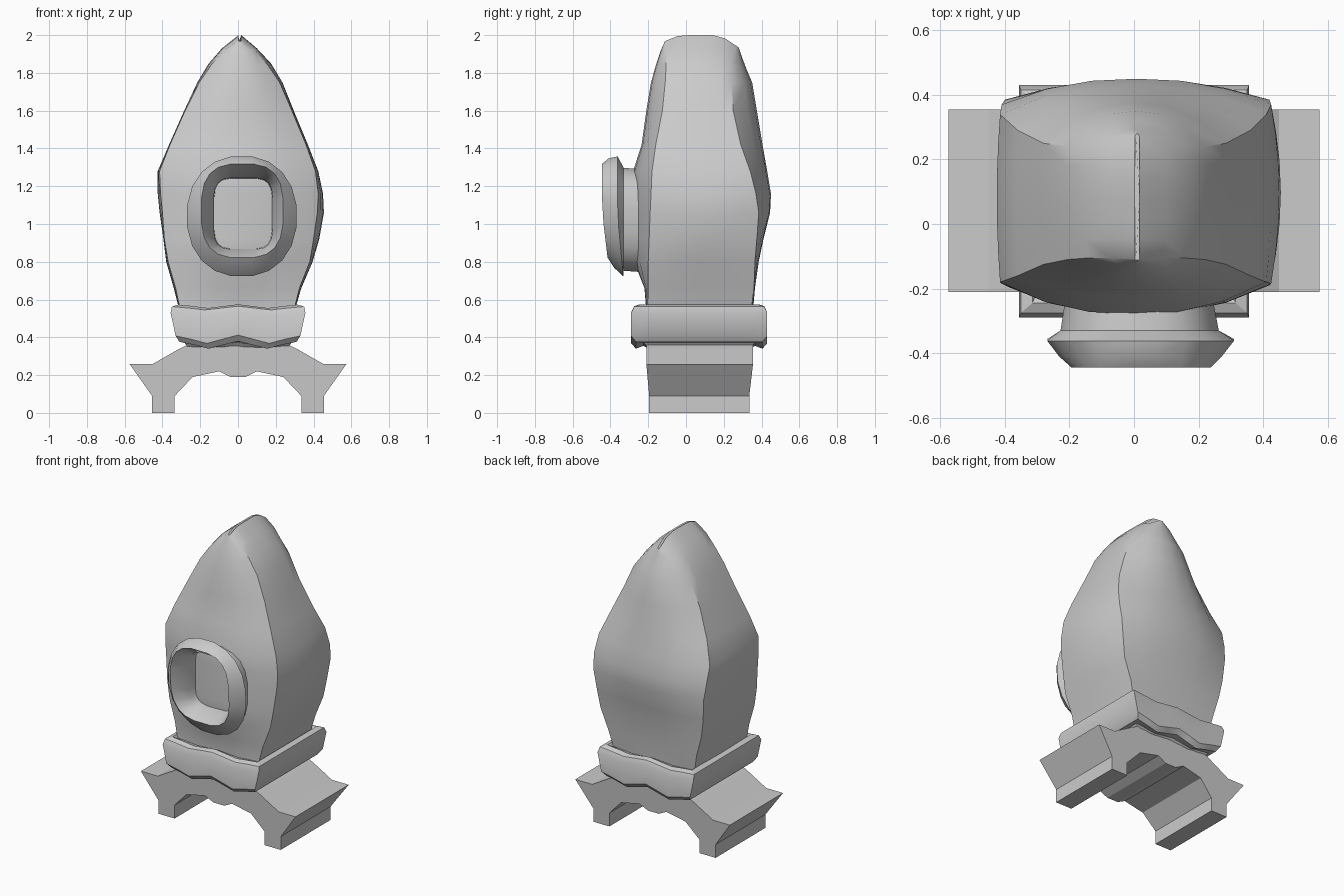
import bpy, bmesh, math

if "Cube" in bpy.data.objects:
    bpy.data.objects.remove(bpy.data.objects["Cube"])


def finish(name, bm, angle):
    bmesh.ops.remove_doubles(bm, verts=bm.verts, dist=0.0005)
    bmesh.ops.recalc_face_normals(bm, faces=bm.faces)
    me = bpy.data.meshes.new(name)
    bm.to_mesh(me)
    bm.free()
    ob = bpy.data.objects.new(name, me)
    bpy.context.collection.objects.link(ob)
    bpy.ops.object.select_all(action='DESELECT')
    ob.select_set(True)
    bpy.context.view_layer.objects.active = ob
    if angle:
        bpy.ops.object.shade_smooth_by_angle(angle=math.radians(angle))
    return ob


def loft(name, rings, angle, cap=True, closed=False):
    bm = bmesh.new()
    vs = [[bm.verts.new(p) for p in r] for r in rings]
    pairs = list(zip(vs, vs[1:])) + ([(vs[-1], vs[0])] if closed else [])
    for a, b in pairs:
        n = len(a)
        for i in range(n):
            j = (i + 1) % n
            bm.faces.new((a[i], a[j], b[j], b[i]))
    if cap:
        bm.faces.new(vs[0])
        bm.faces.new(vs[-1])
    return finish(name, bm, angle)


# Arched base: half profile mirrored, slightly narrower toward the feet
half = [(0.04, .19), (0.1, .22), (.24, .19), (.335, .09), (.335, 0), (.455, 0), (.455, .09),
        (.575, .26), (.45, .26), (.31, .34), (.27, .36)]
prof = half + [(-x, z) for x, z in reversed(half)]


def base_y(z, side):
    t = min(max((z - .09) / .17, 0), 1)
    return (.335 + .02 * t) if side else (-.195 - .015 * t)


loft("arched_base", [[(x, base_y(z, s), z) for x, z in prof] for s in (0, 1)], 0)


# Square section with bulging sides
def section(xl, xr, yf, yb, cl, cr, cf, cb, n=6):
    pts = []
    for i in range(n):
        t = 2 * i / n - 1
        pts.append((cl + (cr - cl) * i / n, yf + (cf - yf) * abs(t) ** 2.3))
    for i in range(n):
        t = 2 * i / n - 1
        pts.append((xr + (cr - xr) * t * t, cf + (cb - cf) * i / n))
    for i in range(n):
        t = 2 * i / n - 1
        pts.append((cr + (cl - cr) * i / n, yb + (cb - yb) * abs(t) ** 2.3))
    for i in range(n):
        t = 2 * i / n - 1
        pts.append((xl + (cl - xl) * t * t, cb + (cf - cb) * i / n))
    return pts


# Wavy collar: half width and half depth per level, dipping on front and back
collar = [(.34, .26, .27, 0), (.365, .285, .295, .01), (.36, .31, .335, .02), (.39, .33, .36, .022),
          (.52, .357, .36, .012), (.555, .35, .345, .01), (.565, .315, .315, .01), (.55, .30, .28, .005)]
rings = []
for z, hx, hy, amp in collar:
    s = section(-hx, hx, .07 - hy, .07 + hy, -hx, hx, .07 - hy, .07 + hy, 8)
    rings.append([(x, y, z + amp * math.cos(2 * math.pi * x / hx) * (1 if abs(x) < hx else .8))
                  for x, y in s])
loft("wavy_collar", rings, 30)

# Tapered body: z, left, right, front, back, corner x left/right, corner y front/back
body = [
    (.54, -.31, .30, -.21, .355, -.305, .295, -.205, .345),
    (.66, -.34, .335, -.22, .365, -.33, .325, -.20, .36),
    (.80, -.38, .395, -.275, .385, -.37, .38, -.20, .365),
    (.92, -.395, .43, -.28, .41, -.39, .40, -.195, .375),
    (1.06, -.415, .455, -.28, .445, -.40, .42, -.19, .385),
    (1.16, -.425, .45, -.28, .45, -.41, .425, -.185, .37),
    (1.28, -.425, .425, -.28, .43, -.415, .41, -.18, .34),
    (1.42, -.365, .37, -.235, .405, -.36, .36, -.16, .29),
    (1.60, -.285, .295, -.21, .375, -.28, .285, -.125, .25),
    (1.75, -.215, .235, -.185, .35, -.205, .22, -.11, .24),
    (1.85, -.155, .175, -.16, .32, -.14, .155, -.105, .24),
    (1.93, -.085, .10, -.135, .295, -.075, .09, -.105, .255),
]
rings = []
for z, *p in body:
    k = max(0, (z - 1.75) / .25)
    rings.append([(x, y, z - k * (.9 * max(0, y - .13) ** 1.5 + .25 * max(0, -y - .05)))
                  for x, y in section(*p)])
# crest running front to back
rings.append([(.01 + .08 * x, y, 2 - 3 * max(0, y - .13) ** 2 - 2.6 * max(0, -y) ** 2)
              for x, y in section(-.09, .09, -.112, .28, -.09, .09, -.11, .27)])
loft("tapered_body", rings, 34)

# Flared window frame: left, right, bottom, top, y, squareness exponent
frame = [
    (-.21, .24, .74, 1.29, -.20, 2.6), (-.23, .265, .75, 1.30, -.33, 2.5),
    (-.272, .313, .72, 1.362, -.362, 2.2), (-.235, .275, .765, 1.35, -.41, 2.3),
    (-.195, .24, .82, 1.32, -.445, 2.9), (-.13, .185, .865, 1.245, -.33, 4.5),
    (-.125, .18, .87, 1.24, -.22, 4.5),
]
rings = []
for l, r, b, t, y, e in frame:
    ring = []
    for i in range(20):
        a = 2 * math.pi * (i + .5) / 20
        c, s = math.cos(a), math.sin(a)
        px = math.copysign(abs(c) ** (2 / e), c)
        pz = math.copysign(abs(s) ** (2 / e), s)
        lean = .03 * max(0, -pz) if y < -.35 else 0
        ring.append(((l + r) / 2 + (r - l) / 2 * px, y + lean, (b + t) / 2 + (t - b) / 2 * pz))
    rings.append(ring)
loft("window_frame", rings, 34, cap=False, closed=True)
